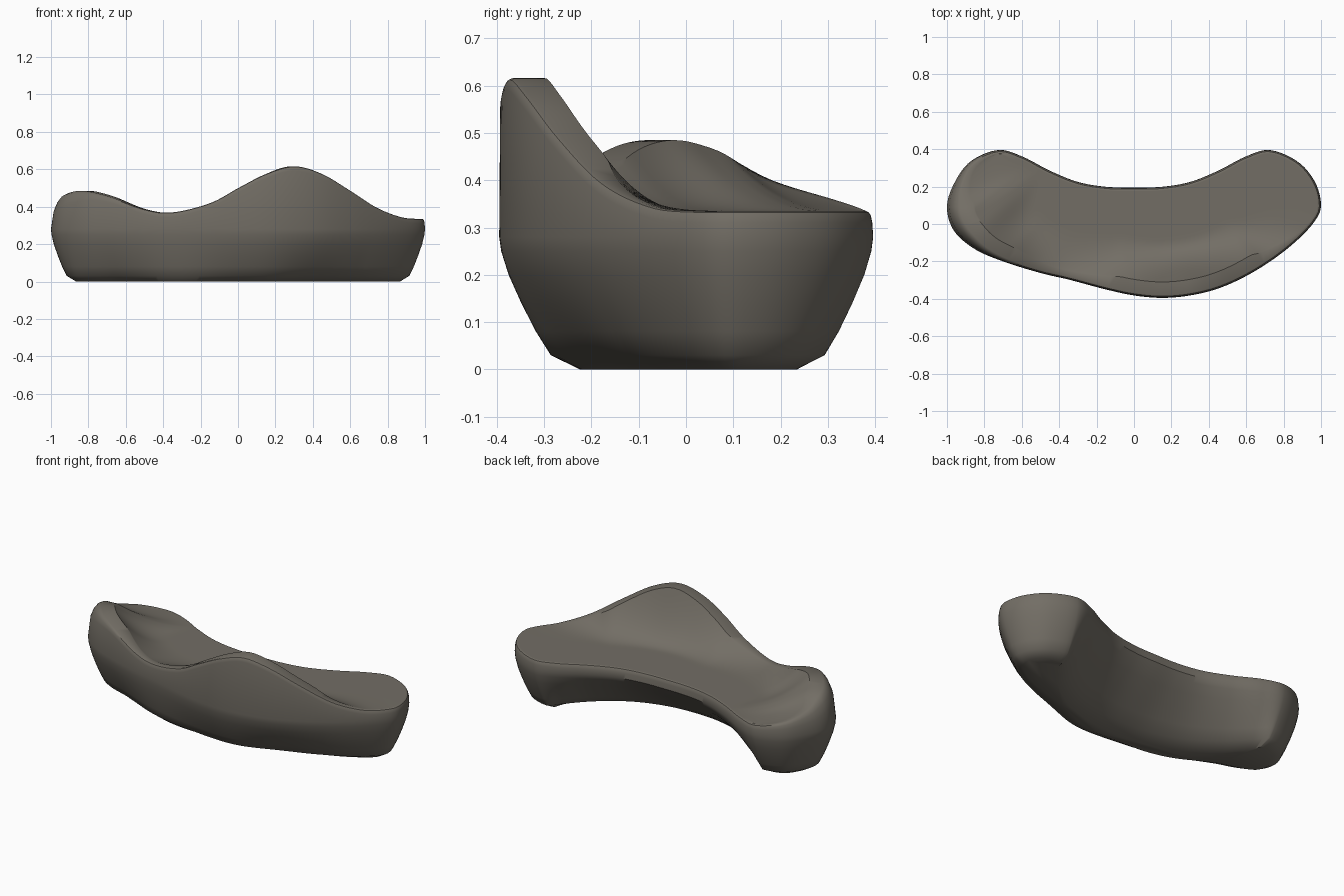
import bpy, bmesh, math
from mathutils import Vector

cube = bpy.data.objects.get("Cube")
if cube:
    bpy.data.objects.remove(cube)

SEAT = 0.335   # seat height
M = 110        # samples along each long edge
COLS = 24      # samples across the seat

# Back edge from left-hand tip round to the other tip: x, y, rim height
back = [(-.73, .395, .335), (-.88, .33, .36), (-.97, .2, .4), (-1, .08, .45),
        (-.96, -.04, .475), (-.85, -.135, .484), (-.7, -.2, .455), (-.5, -.262, .385),
        (-.35, -.297, .37), (-.15, -.35, .42), (0, -.382, .5), (.15, -.395, .575),
        (.3, -.382, .616), (.45, -.345, .577), (.6, -.278, .49), (.75, -.185, .395),
        (.88, -.08, .345), (.97, .02, SEAT), (1, .1, SEAT), (.97, .22, SEAT),
        (.88, .33, SEAT), (.73, .395, SEAT)]
# Concave front edge, half of it, mirrored
half = [(.6, .362), (.45, .285), (.3, .225), (.15, .199)]
front = [(x, y, SEAT) for x, y in half] + [(0, .195, SEAT)]
front += [(-x, y, SEAT) for x, y in reversed(half)]
loop = [Vector(p) for p in back + front]


def spline(i, t):
    a, b, c, d = (loop[(i + k) % len(loop)] for k in (-1, 0, 1, 2))
    return 0.5 * (2 * b + (c - a) * t + (2 * a - 5 * b + 4 * c - d) * t * t
                  + (3 * b - a - 3 * c + d) * t ** 3)


def resample(first, last, count):
    """Evenly spaced points on the spline, without the last one."""
    pts = [spline(i, k / 20) for i in range(first, last) for k in range(20)]
    pts.append(loop[last % len(loop)])
    dist = [0]
    for p, q in zip(pts, pts[1:]):
        dist.append(dist[-1] + (q - p).xy.length)
    out, j = [], 0
    for k in range(count):
        s = dist[-1] * k / count
        while dist[j + 1] < s:
            j += 1
        out.append(pts[j].lerp(pts[j + 1], (s - dist[j]) / (dist[j + 1] - dist[j])))
    return out


split = len(back) - 1
edge = resample(0, split, M) + resample(split, len(loop), M)
N = len(edge)


def inward(i):
    d = edge[(i + 2) % N] - edge[i - 2]
    return Vector((-d.y, d.x, 0)).normalized()


# Inward directions, evened out so that the tapered ends stay round
raw = [inward(i) for i in range(N)]
normals = [sum((raw[(i + k) % N] for k in range(-8, 9)), Vector()).normalized()
           for i in range(N)]

bm = bmesh.new()


def ring(rule):
    verts = []
    for i, p in enumerate(edge):
        inset, z = rule(i, p)
        q = p + normals[i] * inset
        verts.append(bm.verts.new((q.x, q.y, z)))
    return verts


def bridge(a, b):
    for i in range(N):
        j = (i + 1) % N
        bm.faces.new((a[i], a[j], b[j], b[i]))


def bump(x, width):
    return math.exp(-(x / width) ** 2)


def wall(inset, z):
    """Tapered wall, steeper at the ends, undercut below the middle front."""
    def rule(i, p):
        size = inset * (1 - .2 * min(1, max(0, (abs(p.x) - .7) / .25)))
        if i > M:
            under = max(0, 1 - (p.x / .72) ** 2) ** 1.3
            return size + .2 * under * (1 - z / .28) ** 1.1, z
        # the foot is symmetrical although the back edge is not
        if p.y < 0:
            size *= 1 + .38 * (bump(p.x - .47, .23) - bump(p.x + .35, .25))
        return size, z
    return rule


def arm(p):
    return bump(p.x + 1, .2) * min(1, max(0, (p.z - SEAT) / .1))


def rim(inset, drop, tuck, width=0):
    """Ring following the rim height, leaning inwards at the raised arm."""
    def rule(i, p):
        rise = min(1, max(0, (p.z - SEAT) / .11))
        return (inset + tuck * arm(p) + width * rise,
                p.z - drop * (1 + 2.2 * arm(p)))
    return rule


# Outer shell
rings = [ring(wall(*s)) for s in ((.168, 0), (.106, .03), (.075, .08), (.045, .14),
                                  (.019, .2), (.004, .25), (0, .28))]
rings += [ring(rim(.002, .024, .012)), ring(rim(.005, .01, .028)),
          ring(rim(.009, .003, .042)), ring(rim(.016, 0, .055)),
          ring(rim(.02, 0, .06, .065))]
for a, b in zip(rings, rings[1:]):
    bridge(a, b)
bm.faces.new(list(reversed(rings[0])))

# Scooped seat, spanning from the back rim to the front edge
top = rings[-1]
rows = []
for i in range(1, M):
    a, b = top[i], top[N - i]
    span = (b.co - a.co).xy.length
    reach = .22 + .2 * arm(edge[i])
    row = [a]
    for k in range(1, COLS):
        t = (k / COLS) ** 1.3
        q = a.co.lerp(b.co, t)
        fall = 1 - min(1, max(t, t * span / reach))
        q.z = SEAT + (a.co.z - SEAT) * fall ** 2.1
        row.append(bm.verts.new(q))
    rows.append(row + [b])
for r, s in zip(rows, rows[1:]):
    for k in range(COLS):
        bm.faces.new((r[k], s[k], s[k + 1], r[k + 1]))
for tip, row in ((top[0], rows[0]), (top[M], rows[-1])):
    for k in range(COLS):
        bm.faces.new((tip, row[k], row[k + 1]))

bmesh.ops.recalc_face_normals(bm, faces=bm.faces)
mesh = bpy.data.meshes.new("curved_sofa")
bm.to_mesh(mesh)
bm.free()
sofa = bpy.data.objects.new("curved_sofa", mesh)
bpy.context.collection.objects.link(sofa)

# Fabric
fabric = bpy.data.materials.new("warm_grey_fabric")
fabric.use_nodes = True
color = (.17, .155, .13, 1)
fabric.diffuse_color = color
bsdf = next(n for n in fabric.node_tree.nodes if n.type == 'BSDF_PRINCIPLED')
bsdf.inputs["Base Color"].default_value = color
mesh.materials.append(fabric)

bpy.ops.object.select_all(action='DESELECT')
sofa.select_set(True)
bpy.context.view_layer.objects.active = sofa
bpy.ops.object.shade_smooth_by_angle(angle=math.radians(35))
